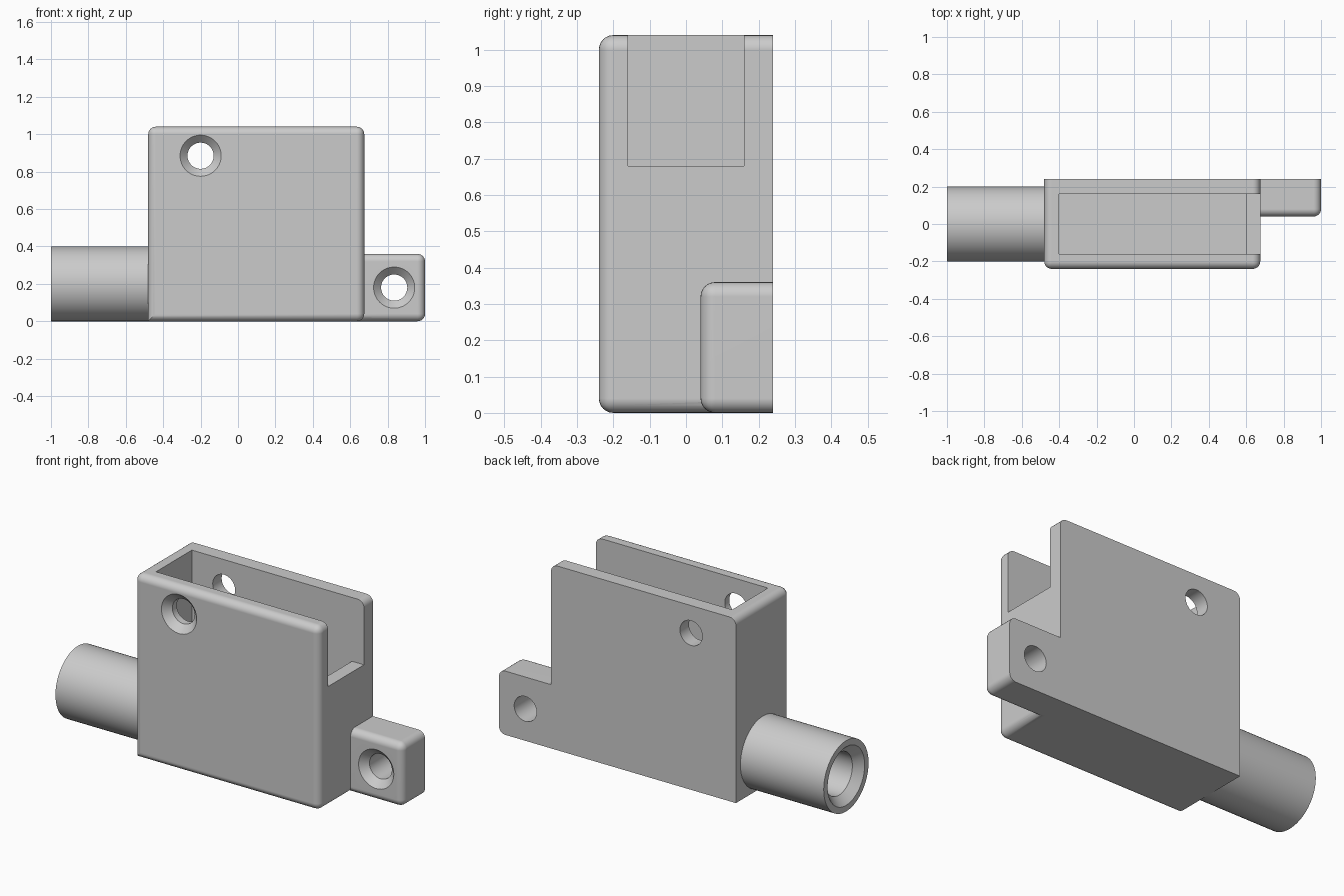
import bpy
import bmesh
from math import cos, sin, tau, radians
from mathutils import Matrix, Vector

if "Cube" in bpy.data.objects:
    bpy.data.objects.remove(bpy.data.objects["Cube"], do_unlink=True)

grey = bpy.data.materials.new("plain grey")
grey.use_nodes = True
colour = (0.6, 0.6, 0.6, 1)
grey.diffuse_color = colour
grey.node_tree.nodes["Principled BSDF"].inputs["Base Color"].default_value = colour

BACK, FILLET, WALL = 0.24, 0.04, 0.08
BODY_LEFT, BODY_RIGHT, BODY_TOP = -0.48, 0.675, 1.04


def make_object(name, bm):
    bmesh.ops.recalc_face_normals(bm, faces=bm.faces)
    mesh = bpy.data.meshes.new(name)
    bm.to_mesh(mesh)
    bm.free()
    mesh.materials.append(grey)
    obj = bpy.data.objects.new(name, mesh)
    bpy.context.collection.objects.link(obj)
    return obj


def box(name, low, high, round_edge=None):
    """Box between two corners; edges whose midpoint passes the rule get a fillet."""
    low, high = Vector(low), Vector(high)
    bm = bmesh.new()
    bmesh.ops.create_cube(bm, size=1)
    for v in bm.verts:
        v.co = Vector([(a + b) / 2 + c * (b - a) for a, b, c in zip(low, high, v.co)])
    if round_edge:
        edges = [e for e in bm.edges
                 if round_edge((e.verts[0].co + e.verts[1].co) / 2)]
        bmesh.ops.bevel(bm, geom=edges, offset=FILLET, segments=6,
                        profile=0.5, affect='EDGES')
    return make_object(name, bm)


def lathe(name, profile, origin, axis, closed=False, sides=64):
    """Turn (radius, distance) points about the x or y axis through origin."""
    bm = bmesh.new()
    rings = []
    for r, d in profile:
        ring = []
        for i in range(sides):
            u, w = r * cos(tau * i / sides), r * sin(tau * i / sides)
            offset = Vector((d, u, w)) if axis == 'X' else Vector((u, d, w))
            ring.append(bm.verts.new(Vector(origin) + offset))
        rings.append(ring)
    pairs = list(zip(rings, rings[1:]))
    if closed:
        pairs.append((rings[-1], rings[0]))
    else:
        bm.faces.new(rings[0])
        bm.faces.new(rings[-1])
    for a, b in pairs:
        for i in range(sides):
            j = (i + 1) % sides
            bm.faces.new((a[i], a[j], b[j], b[i]))
    return make_object(name, bm)


def activate(obj):
    bpy.ops.object.select_all(action='DESELECT')
    obj.select_set(True)
    bpy.context.view_layer.objects.active = obj


def combine(target, tool, operation):
    activate(target)
    mod = target.modifiers.new("combine", 'BOOLEAN')
    mod.operation, mod.solver, mod.object = operation, 'EXACT', tool
    bpy.ops.object.modifier_apply(modifier=mod.name)
    bpy.data.objects.remove(tool, do_unlink=True)


def finish(obj):
    activate(obj)
    bpy.ops.object.shade_smooth_by_angle(angle=radians(30))
    mod = obj.modifiers.new("even shading", 'WEIGHTED_NORMAL')
    mod.keep_sharp = True
    bpy.ops.object.modifier_apply(modifier=mod.name)


# Housing block: square at the back and along the lower edge beside the tube
def housing_rule(mid):
    beside_tube = mid.x < BODY_LEFT + 0.01 and mid.z < 0.01
    return mid.y < BACK - 0.01 and not beside_tube


housing = box("housing", (BODY_LEFT, -BACK, 0), (BODY_RIGHT, BACK, BODY_TOP), housing_rule)

# Mounting lug, running slightly into the end wall
lug = box("mounting_lug", (0.63, 0.04, 0), (1, BACK, 0.36),
          lambda mid: mid.y < BACK - 0.01 and mid.x > 0.64)
combine(housing, lug, 'UNION')

# Deep pocket, and the slot opening its upper part at the lug end
inner = BACK - WALL
pocket = box("pocket_cutter", (BODY_LEFT + WALL, -inner, WALL),
             (BODY_RIGHT - 0.075, inner, 1.2))
slot = box("slot_cutter", (0.3, -inner, 0.68), (0.9, inner, 1.2))
combine(pocket, slot, 'UNION')
combine(housing, pocket, 'DIFFERENCE')


# Countersunk screw holes, entered from the front
def screw_hole(x, z, face_y):
    profile = [(0.13, -0.02), (0.07, 0.04), (0.07, 0.6)]
    profile[0] = (0.13, -0.02)
    profile[1] = (0.07, 0.04)
    combine(housing, lathe("hole_cutter", profile, (x, face_y, z), 'Y'), 'DIFFERENCE')


screw_hole(-0.2, 0.885, -BACK)
screw_hole(0.835, 0.18, 0.04)

# Bore through the wall into the pocket
bore = lathe("bore_cutter", [(0.12, -0.1), (0.12, 0.1)], (BODY_LEFT, 0, 0.205), 'X')
combine(housing, bore, 'DIFFERENCE')
finish(housing)

# Hollow inlet tube with a chamfered mouth
length = 1 + BODY_LEFT
tube = lathe("inlet_tube",
             [(0.2, 0), (0.2, length), (0.12, length), (0.12, 0.045), (0.165, 0)],
             (-1, 0, 0.2), 'X', closed=True)
finish(tube)
